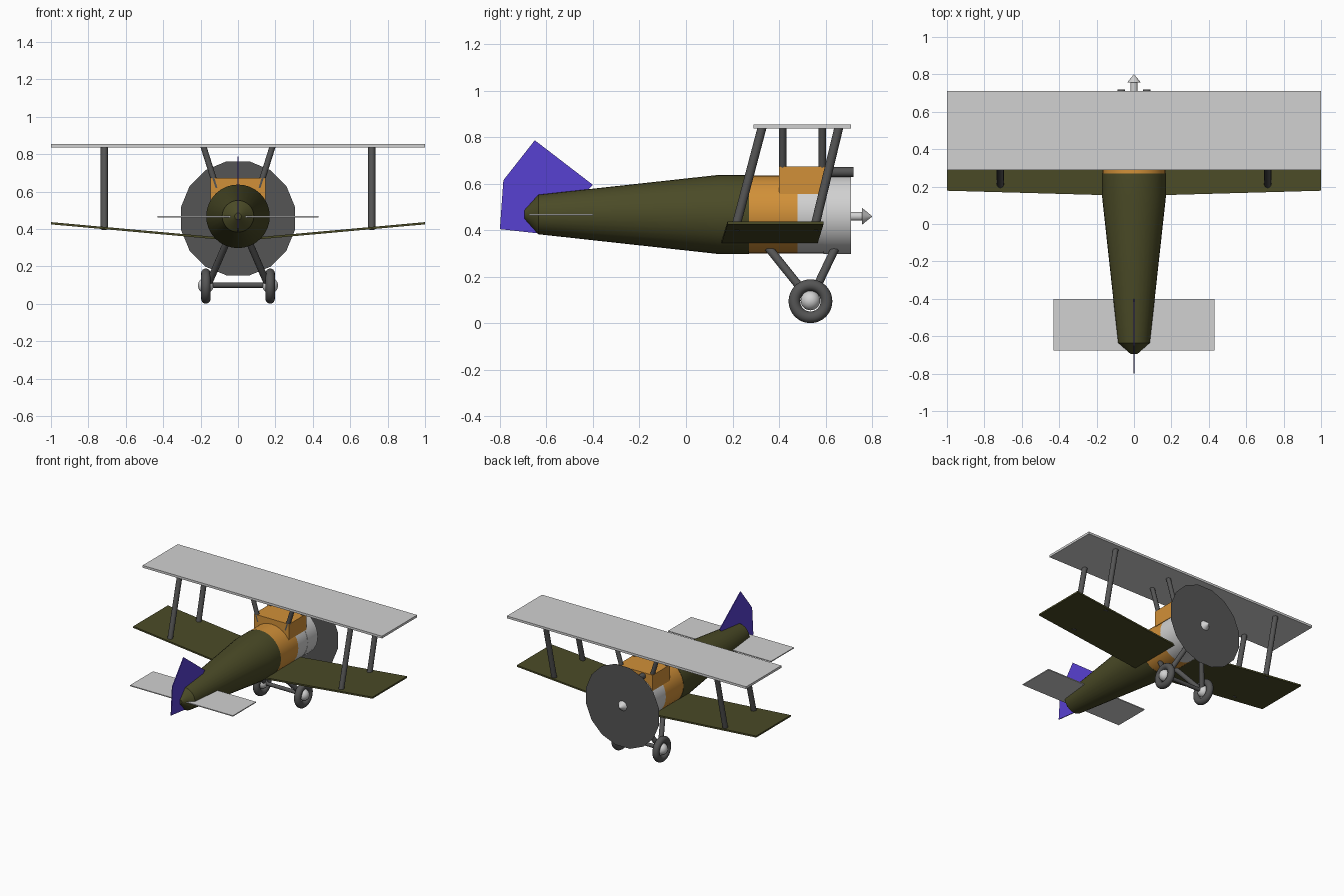
import bpy
import bmesh
from math import radians, sin, cos, tau
from mathutils import Vector

old = bpy.data.objects.get("Cube")
if old:
    bpy.data.objects.remove(old, do_unlink=True)


def material(name, rgb):
    m = bpy.data.materials.new(name)
    m.use_nodes = True
    m.diffuse_color = (*rgb, 1)
    m.node_tree.nodes["Principled BSDF"].inputs["Base Color"].default_value = (*rgb, 1)
    return m


grey = material("light_grey", (0.64, 0.64, 0.64))
dark = material("dark_grey", (0.09, 0.09, 0.09))
olive = material("olive_green", (0.07, 0.07, 0.02))
orange = material("orange", (0.64, 0.28, 0.04))
blue = material("violet_blue", (0.097, 0.052, 0.64))

AXIS_Z = 0.468  # height of the fuselage axis


def finish(name, mat, smooth=False):
    ob = bpy.context.object
    ob.name = name
    ob.data.materials.append(mat)
    if smooth:
        bpy.ops.object.shade_smooth_by_angle(angle=radians(35))
    return ob


def from_bmesh(name, bm, mat, smooth=False):
    bmesh.ops.recalc_face_normals(bm, faces=bm.faces)
    me = bpy.data.meshes.new(name)
    bm.to_mesh(me)
    bm.free()
    ob = bpy.data.objects.new(name, me)
    bpy.context.collection.objects.link(ob)
    bpy.ops.object.select_all(action="DESELECT")
    ob.select_set(True)
    bpy.context.view_layer.objects.active = ob
    return finish(name, mat, smooth)


def box(name, low, high, mat):
    low, high = Vector(low), Vector(high)
    bpy.ops.mesh.primitive_cube_add(size=1, location=(low + high) / 2)
    bpy.context.object.scale = high - low
    bpy.ops.object.transform_apply(location=False, rotation=False, scale=True)
    return finish(name, mat)


def rod(name, a, b, radius, mat=dark):
    a, b = Vector(a), Vector(b)
    bpy.ops.mesh.primitive_cylinder_add(vertices=24, radius=radius, depth=(b - a).length,
                                        location=(a + b) / 2)
    bpy.context.object.rotation_euler = (b - a).to_track_quat("Z", "Y").to_euler()
    return finish(name, mat, True)


def lathe(name, profile, mat, z=AXIS_Z, sides=32):
    """Revolve (y, radius) points about the fuselage axis and cap both ends."""
    bm = bmesh.new()
    rings = [[bm.verts.new((r * cos(tau * i / sides), y, z + r * sin(tau * i / sides)))
              for i in range(sides)] for y, r in profile]
    for p, q in zip(rings, rings[1:]):
        for i in range(sides):
            j = (i + 1) % sides
            bm.faces.new((p[i], p[j], q[j], q[i]))
    bm.faces.new(rings[0])
    bm.faces.new(rings[-1])
    return from_bmesh(name, bm, mat, True)


# Fuselage, cowling and cockpit
lathe("fuselage", [(-0.695, 0.018), (-0.635, 0.085), (0.14, 0.17), (0.27, 0.17)], olive)
lathe("orange_band", [(0.27, 0.168), (0.48, 0.168)], orange)
lathe("engine_band", [(0.48, 0.168), (0.59, 0.168)], grey)
lathe("engine_cowl", [(0.59, 0.17), (0.71, 0.17)], grey)
box("cockpit_block", (-0.147, 0.40, 0.555), (0.147, 0.608, 0.674), orange)

# Propeller: shaft, spinner and spinning disc
lathe("propeller_shaft", [(0.70, 0.019), (0.76, 0.019)], grey, z=0.46)
lathe("spinner", [(0.757, 0.036), (0.80, 0.001)], grey, z=0.46)
bpy.ops.mesh.primitive_circle_add(vertices=16, radius=0.311, fill_type="NGON",
                                  location=(0, 0.757, 0.457),
                                  rotation=(radians(90), radians(11.25), 0))
finish("propeller_disc", dark)

# Upper wing and tailplane
box("upper_wing", (-1, 0.29, 0.837), (1, 0.71, 0.854), grey)
box("tailplane", (-0.43, -0.675, 0.463), (0.43, -0.40, 0.47), grey)

# Lower wing: raised and swept slightly forward to each tip
bm = bmesh.new()
sections = []
for x in (-1, 0, 1):
    y, z = 0.15 + 0.028 * abs(x), 0.335 + 0.09 * abs(x)
    sections.append([bm.verts.new((x, y + dy, z + dz))
                     for dy, dz in ((0, 0), (0.413, 0), (0.413, 0.012), (0, 0.012))])
for p, q in zip(sections, sections[1:]):
    for i in range(4):
        j = (i + 1) % 4
        bm.faces.new((p[i], p[j], q[j], q[i]))
bm.faces.new(sections[0])
bm.faces.new(sections[-1])
from_bmesh("lower_wing", bm, olive)

# Fin: a thin plate cut to the tail outline
outline = [(-0.80, 0.405), (-0.785, 0.615), (-0.65, 0.787), (-0.40, 0.595), (-0.62, 0.385)]
bm = bmesh.new()
side = bm.faces.new([bm.verts.new((-0.003, y, z)) for y, z in outline])
moved = bmesh.ops.extrude_face_region(bm, geom=[side])["geom"]
bmesh.ops.translate(bm, vec=(0.006, 0, 0),
                    verts=[v for v in moved if isinstance(v, bmesh.types.BMVert)])
from_bmesh("tail_fin", bm, blue)

# Paired parts
for s, label in ((1, "left"), (-1, "right")):
    rod(f"{label}_gun", (s * 0.068, 0.58, 0.65), (s * 0.068, 0.72, 0.65), 0.021)
    for end, low_y, high_y in (("rear", 0.21, 0.327), ("front", 0.55, 0.657)):
        rod(f"{label}_{end}_wing_strut", (s * 0.715, low_y, 0.40), (s * 0.715, high_y, 0.842), 0.019)
    for end, y in (("rear", 0.415), ("front", 0.586)):
        rod(f"{label}_{end}_centre_strut", (s * 0.115, y, 0.62), (s * 0.185, y, 0.842), 0.016)
    for end, y in (("rear", 0.35), ("front", 0.645)):
        rod(f"{label}_{end}_gear_leg", (s * 0.16, 0.535, 0.10), (s * 0.06, y, 0.33), 0.018)
    bpy.ops.mesh.primitive_torus_add(major_segments=48, minor_segments=16, major_radius=0.069,
                                     minor_radius=0.025, location=(s * 0.172, 0.535, 0.095),
                                     rotation=(0, radians(90), 0))
    finish(f"{label}_tyre", dark, True)
    bpy.ops.mesh.primitive_uv_sphere_add(segments=32, ring_count=16, radius=0.042,
                                         location=(s * 0.172, 0.535, 0.098))
    finish(f"{label}_wheel_hub", grey, True)

rod("axle", (-0.17, 0.535, 0.10), (0.17, 0.535, 0.10), 0.014)
